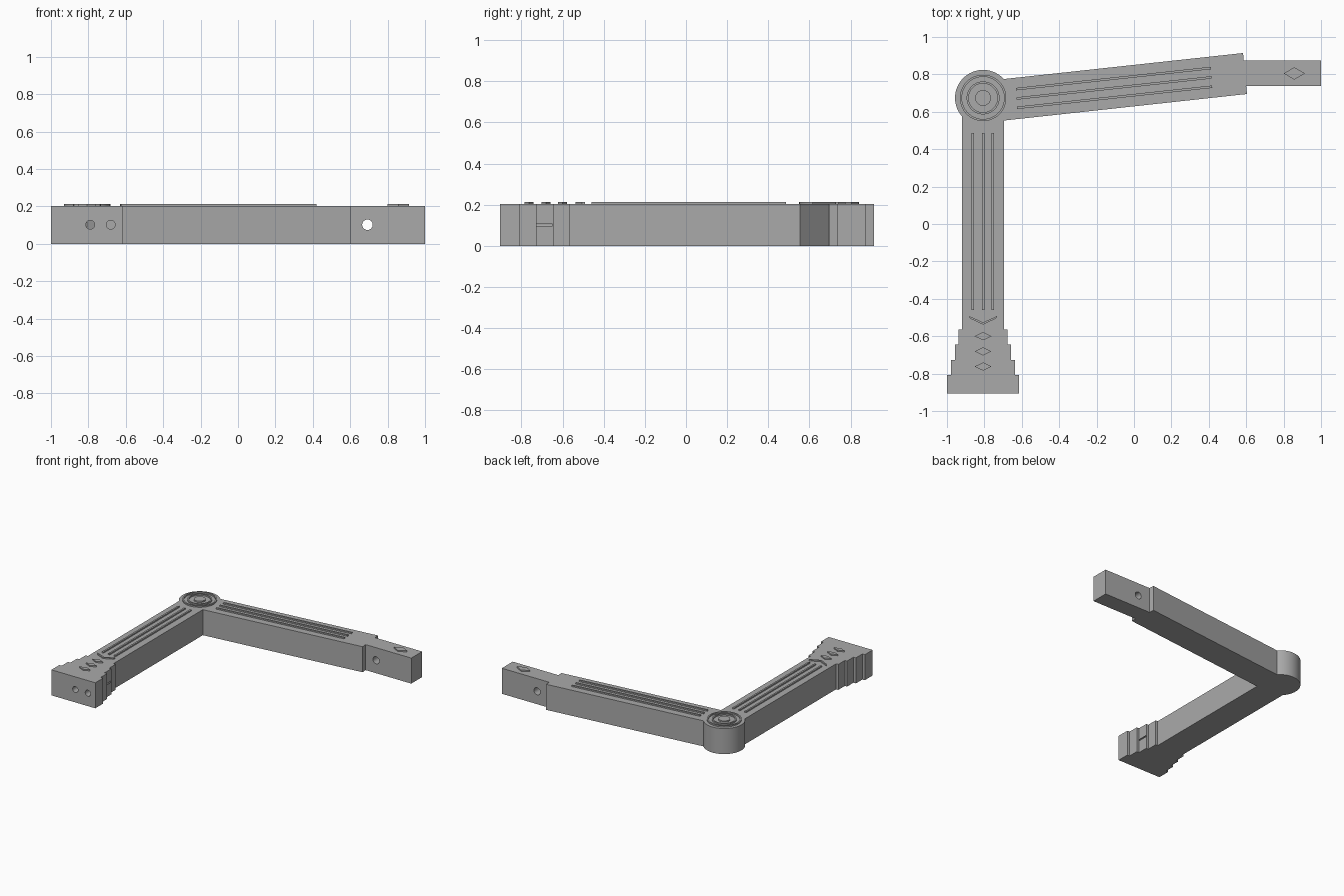
import bpy
import bmesh
from math import sin, cos, pi, radians
from mathutils import Vector, Matrix

cube = bpy.data.objects.get("Cube")
if cube:
    bpy.data.objects.remove(cube)

BODY_TOP, TRIM_TOP = 0.202, 0.212
PIVOT = Vector((-0.807, 0.674))
AXIS = PIVOT.x

grey = bpy.data.materials.new("plain_grey")
grey.use_nodes = True
grey.diffuse_color = (0.4, 0.4, 0.4, 1)
grey.node_tree.nodes["Principled BSDF"].inputs["Base Color"].default_value = grey.diffuse_color


def finish(name, bm):
    bmesh.ops.recalc_face_normals(bm, faces=bm.faces)
    mesh = bpy.data.meshes.new(name)
    bm.to_mesh(mesh)
    bm.free()
    mesh.materials.append(grey)
    obj = bpy.data.objects.new(name, mesh)
    bpy.context.collection.objects.link(obj)
    return obj


def select(obj):
    bpy.ops.object.select_all(action='DESELECT')
    obj.select_set(True)
    bpy.context.view_layer.objects.active = obj


def smooth(obj):
    select(obj)
    bpy.ops.object.shade_smooth_by_angle(angle=radians(30))


def prism(name, points, top=BODY_TOP):
    """Extrude a flat outline from the ground up to the given height."""
    bm = bmesh.new()
    face = bm.faces.new([bm.verts.new((p[0], p[1], 0)) for p in points])
    new = bmesh.ops.extrude_face_region(bm, geom=[face])["geom"]
    verts = [v for v in new if isinstance(v, bmesh.types.BMVert)]
    bmesh.ops.translate(bm, verts=verts, vec=(0, 0, top))
    return finish(name, bm)


def circle(radius, count=64):
    return [PIVOT + radius * Vector((cos(2 * pi * i / count), sin(2 * pi * i / count)))
            for i in range(count)]


def bar(name, start, end, width=0.013):
    a, b = Vector(start), Vector(end)
    side = (b - a).normalized().orthogonal() * width / 2
    return prism(name, [a + side, a - side, b - side, b + side], TRIM_TOP)


def diamond(name, x, y, half_x, half_y):
    return prism(name, [(x - half_x, y), (x, y - half_y), (x + half_x, y), (x, y + half_y)], TRIM_TOP)


def ring(name, outer, inner):
    bm = bmesh.new()
    loops = [[bm.verts.new((p.x, p.y, z)) for p in circle(r)]
             for r, z in ((outer, 0), (outer, TRIM_TOP), (inner, TRIM_TOP), (inner, 0))]
    for a, b in zip(loops, loops[1:] + loops[:1]):
        for i in range(len(a)):
            j = (i + 1) % len(a)
            bm.faces.new((a[i], a[j], b[j], b[i]))
    smooth(finish(name, bm))


def drill(obj, x, y0, y1, radius):
    """Cut a round hole running along y at mid height."""
    bm = bmesh.new()
    place = Matrix.Translation((x, (y0 + y1) / 2, 0.102)) @ Matrix.Rotation(pi / 2, 4, 'X')
    bmesh.ops.create_cone(bm, cap_ends=True, segments=32, radius1=radius, radius2=radius,
                          depth=y1 - y0, matrix=place)
    cutter = finish("hole_cutter", bm)
    cutter.hide_render = True
    mod = obj.modifiers.new("hole", 'BOOLEAN')
    mod.object = cutter
    mod.solver = 'EXACT'
    select(obj)
    bpy.ops.object.modifier_apply(modifier=mod.name)
    bpy.data.objects.remove(cutter)


# Upright arm with its stepped foot as one mirrored outline
steps = [(0.112, -0.563), (0.131, -0.645), (0.15, -0.727), (0.171, -0.807), (0.192, -0.905)]
half = [(0.112, PIVOT.y)]
for i, (w, y) in enumerate(steps):
    if i:
        half.append((w, steps[i - 1][1]))
    half.append((w, y))
outline = [(AXIS + w, y) for w, y in half] + [(AXIS - w, y) for w, y in reversed(half)]
foot_arm = prism("stepped_foot_arm", outline)
for x in (-0.79, -0.68):
    drill(foot_arm, x, -1.0, -0.65, 0.0235)
smooth(foot_arm)

# Slanted arm and its narrow end block
prism("slanted_arm", [(AXIS, 0.763), (AXIS, 0.541), (0.604, 0.695), (0.583, 0.914)])
tip = prism("end_block", [(0.56, 0.737), (1, 0.737), (1, 0.873), (0.56, 0.873)])
drill(tip, 0.692, 0.6, 1.0, 0.028)
smooth(tip)

# Round pivot with raised rings
smooth(prism("pivot", circle(0.15)))
ring("outer_pivot_ring", 0.124, 0.113)
ring("inner_pivot_ring", 0.088, 0.077)
smooth(prism("pivot_button", circle(0.042), TRIM_TOP))

# Raised trim bars
for i, x in enumerate((-0.054, 0, 0.052)):
    bar(f"foot_arm_bar_{i + 1}", (AXIS + x, -0.46), (AXIS + x, 0.487))
for i in range(3):
    shift = Vector((0.003, -0.05)) * i
    bar(f"slanted_arm_bar_{i + 1}", Vector((-0.631, 0.721)) + shift, Vector((0.412, 0.834)) + shift)

# Chevron and diamonds
prism("chevron", [(AXIS - 0.075, -0.492), (AXIS - 0.07, -0.5 - 0.005), (AXIS, -0.538),
                  (AXIS + 0.07, -0.505), (AXIS + 0.075, -0.492), (AXIS, -0.526)], TRIM_TOP)
for i in range(3):
    diamond(f"foot_diamond_{i + 1}", AXIS, -0.6 - 0.081 * i, 0.045, 0.022)
diamond("end_diamond", 0.857, 0.805, 0.057, 0.033)
